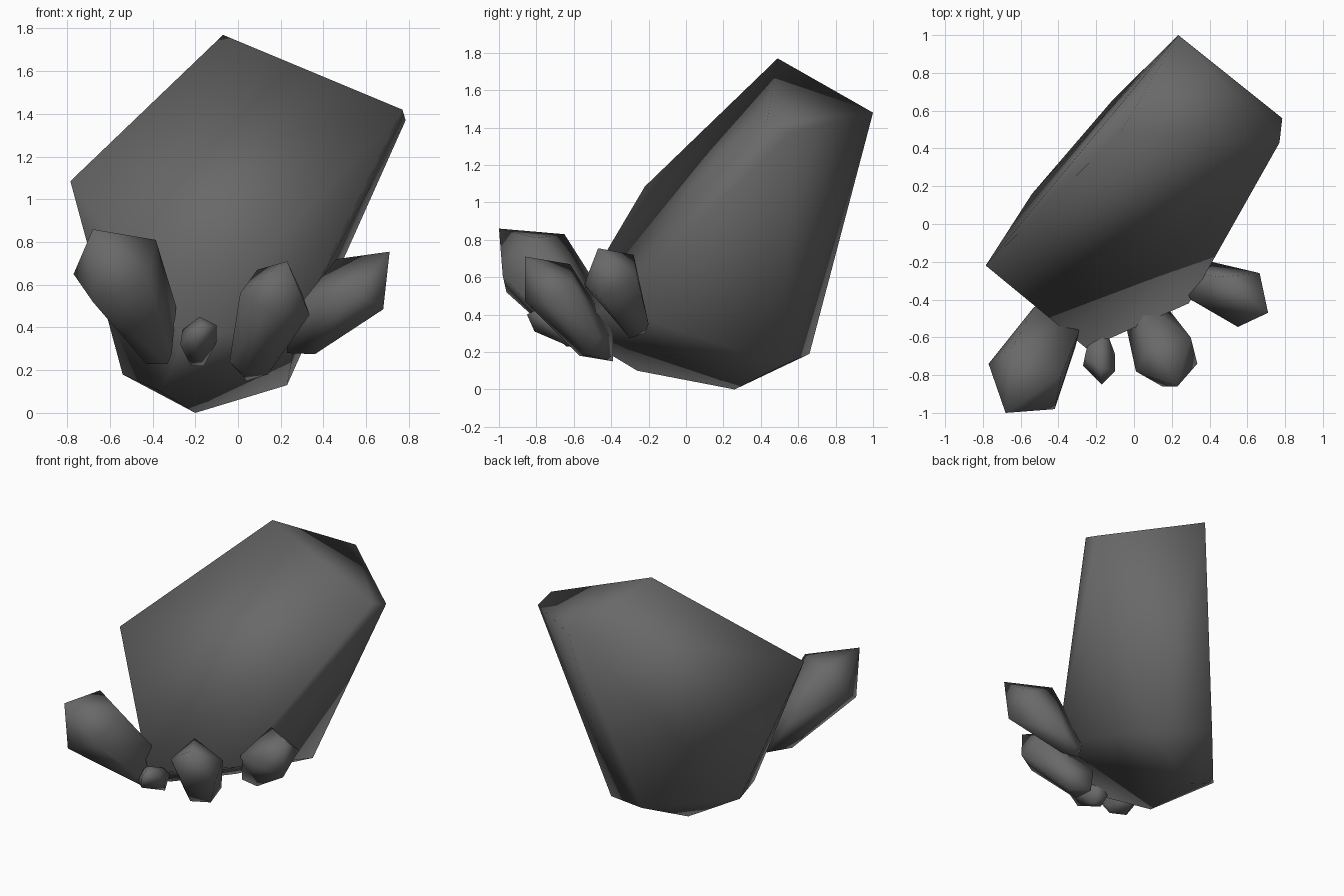
import bpy
import bmesh
from mathutils import Vector

# Remove the default object
default_cube = bpy.data.objects.get("Cube")
if default_cube:
    bpy.data.objects.remove(default_cube, do_unlink=True)


def make_material(name, colour):
    """One flat colour, shown the same in the viewport and in a render."""
    material = bpy.data.materials.new(name)
    material.use_nodes = True
    material.diffuse_color = colour
    shader = material.node_tree.nodes["Principled BSDF"]
    shader.inputs["Base Color"].default_value = colour
    shader.inputs["Roughness"].default_value = 0.8
    return material


def make_shard(name, corners, material):
    """A faceted, smooth-shaded stone wrapped around its corner points."""
    mesh = bpy.data.meshes.new(name)
    bm = bmesh.new()
    for corner in corners:
        bm.verts.new(Vector(corner))
    hull = bmesh.ops.convex_hull(bm, input=bm.verts[:])
    spare = {item for key in ("geom_interior", "geom_unused")
             for item in hull[key] if isinstance(item, bmesh.types.BMVert)}
    bmesh.ops.delete(bm, geom=list(spare), context='VERTS')
    bmesh.ops.recalc_face_normals(bm, faces=bm.faces[:])
    for face in bm.faces:
        face.smooth = True
    bm.to_mesh(mesh)
    bm.free()
    mesh.materials.append(material)
    shard = bpy.data.objects.new(name, mesh)
    bpy.context.scene.collection.objects.link(shard)
    return shard


stone = make_material("dark_grey_stone", (0.14, 0.14, 0.14, 1.0))

# Large leaning boulder: top cap, shoulder, front lip, then underside
make_shard("main_boulder", [
    (-.07, .49, 1.77), (.235, 1, 1.48), (.785, .56, 1.37), (.77, .43, 1.42),
    (-.785, -.22, 1.085),
    (-.25, -.66, .34), (.29, -.42, .44),
    (-.54, .16, .18), (-.11, .66, .19), (-.2, .26, 0),
    (.23, .52, .13), (-.36, -.26, .1),
], stone)

# Small shards around the front foot: crown, waist, then root of each
make_shard("right_outer_shard", [
    (-.68, -1, .86), (-.385, -.8, .81), (-.64, -.65, .83), (-.42, -.98, .61),
    (-.77, -.74, .65), (-.68, -.96, .52), (-.29, -.57, .5), (-.53, -.44, .5),
    (-.31, -.65, .28), (-.33, -.64, .23), (-.43, -.59, .23), (-.36, -.4, .25),
], stone)

make_shard("right_inner_shard", [
    (-.18, -.76, .45), (-.1, -.78, .41), (-.17, -.85, .4), (-.26, -.7, .39),
    (-.1, -.69, .33), (-.27, -.75, .32), (-.2, -.81, .31),
    (-.16, -.53, .35), (-.22, -.53, .27), (-.16, -.6, .22), (-.22, -.6, .22),
], stone)

make_shard("left_inner_shard", [
    (.23, -.86, .71), (.09, -.62, .67), (.3, -.6, .56), (.01, -.78, .56),
    (.15, -.86, .47), (.335, -.74, .46), (.19, -.46, .28), (-.04, -.55, .24),
    (.02, -.39, .3), (.02, -.57, .18), (.04, -.39, .15), (.14, -.51, .18),
], stone)

make_shard("left_outer_shard", [
    (.71, -.47, .755), (.46, -.28, .72), (.665, -.26, .6),
    (.68, -.46, .485), (.55, -.545, .56), (.3, -.4, .52), (.41, -.2, .35),
    (.23, -.25, .4), (.3, -.22, .3), (.36, -.3, .275), (.23, -.28, .28),
], stone)
